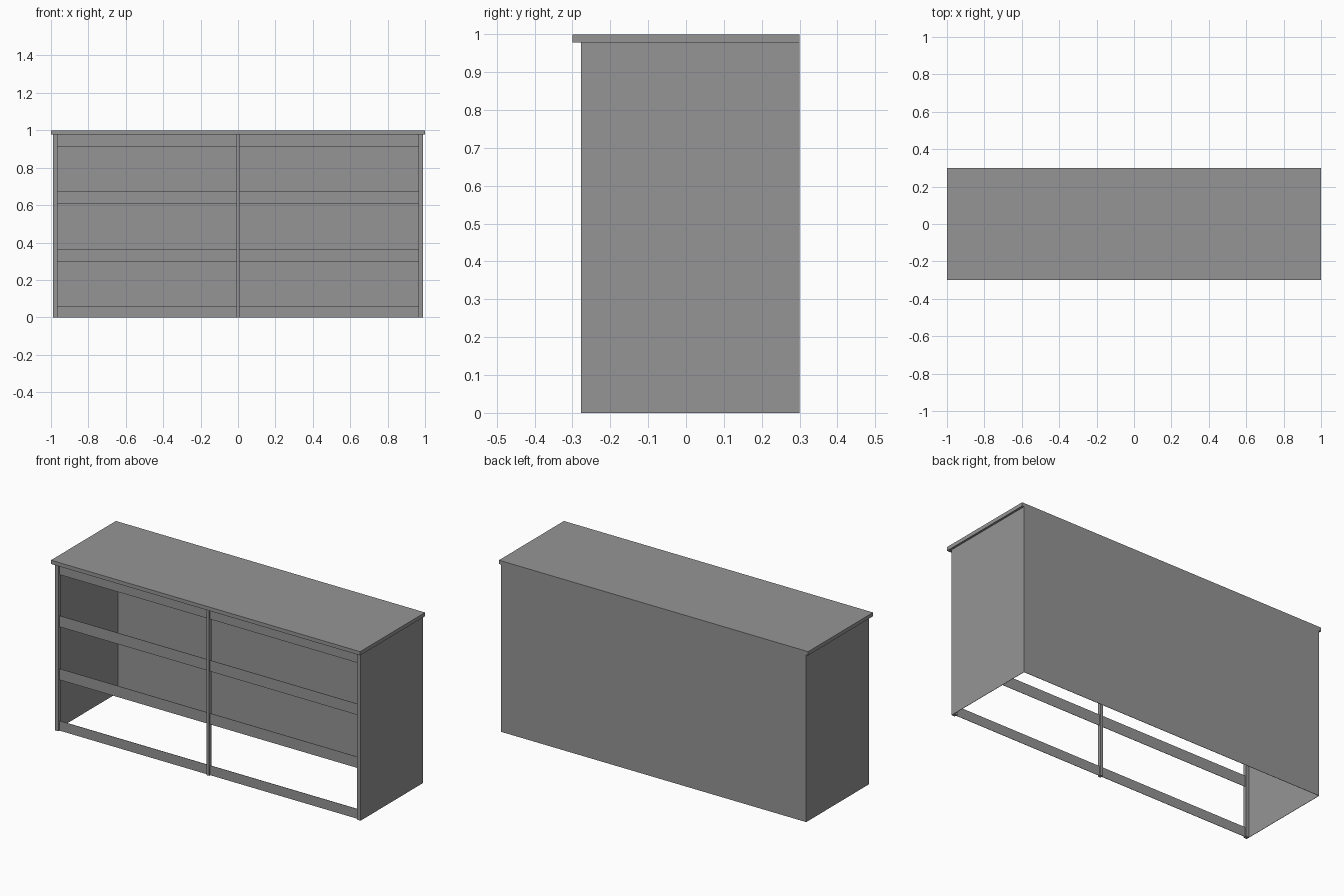
import bpy
import bmesh
from mathutils import Vector

default_cube = bpy.data.objects.get("Cube")
if default_cube:
    bpy.data.objects.remove(default_cube, do_unlink=True)

# Single grey finish
grey = bpy.data.materials.new("plain grey")
grey.use_nodes = True
COLOUR = (0.3, 0.3, 0.3, 1)
grey.diffuse_color = COLOUR
grey.node_tree.nodes["Principled BSDF"].inputs["Base Color"].default_value = COLOUR


def board(name, low, high):
    """Flat-sided board between two opposite corners."""
    low, high = Vector(low), Vector(high)
    mesh = bpy.data.meshes.new(name)
    bm = bmesh.new()
    bmesh.ops.create_cube(bm, size=1)
    bmesh.ops.scale(bm, vec=high - low, verts=bm.verts)
    bmesh.ops.translate(bm, vec=(low + high) / 2, verts=bm.verts)
    bm.to_mesh(mesh)
    bm.free()
    mesh.materials.append(grey)
    obj = bpy.data.objects.new(name, mesh)
    bpy.context.collection.objects.link(obj)
    return obj


FRONT, BACK = -0.278, 0.3
SIDE, STILE = 0.988, 0.966
CENTRE = 0.008
UNDER = 0.978
SHEET = 0.002
DEPTH = 0.02

# Overhanging top and thin back
board("top", (-1, -0.3, UNDER), (1, BACK, 1))
board("back_panel", (-SIDE, BACK - SHEET, 0), (SIDE, BACK, UNDER))

# Front frame upright in the middle
board("centre_stile", (-CENTRE, FRONT, 0), (CENTRE, FRONT + DEPTH, UNDER))

# Bottom and top height of each front rail
rails = {
    "bottom_rail": (0, 0.057),
    "lower_rail": (0.297, 0.362),
    "upper_rail": (0.607, 0.672),
    "top_rail": (0.912, UNDER),
}

# Sides, outer uprights and rails, repeated left and right
for label, s in (("left", 1), ("right", -1)):
    def span(a, b):
        return sorted((s * a, s * b))

    x0, x1 = span(SIDE - SHEET, SIDE)
    board(label + "_side_panel", (x0, FRONT, 0), (x1, BACK - SHEET, UNDER))
    x0, x1 = span(STILE, SIDE - SHEET)
    board(label + "_stile", (x0, FRONT, 0), (x1, FRONT + DEPTH, UNDER))
    x0, x1 = span(CENTRE, STILE)
    rail_y = FRONT + DEPTH / 2
    for rail, (z0, z1) in rails.items():
        board(label + "_" + rail, (x0, rail_y, z0), (x1, rail_y + SHEET, z1))
